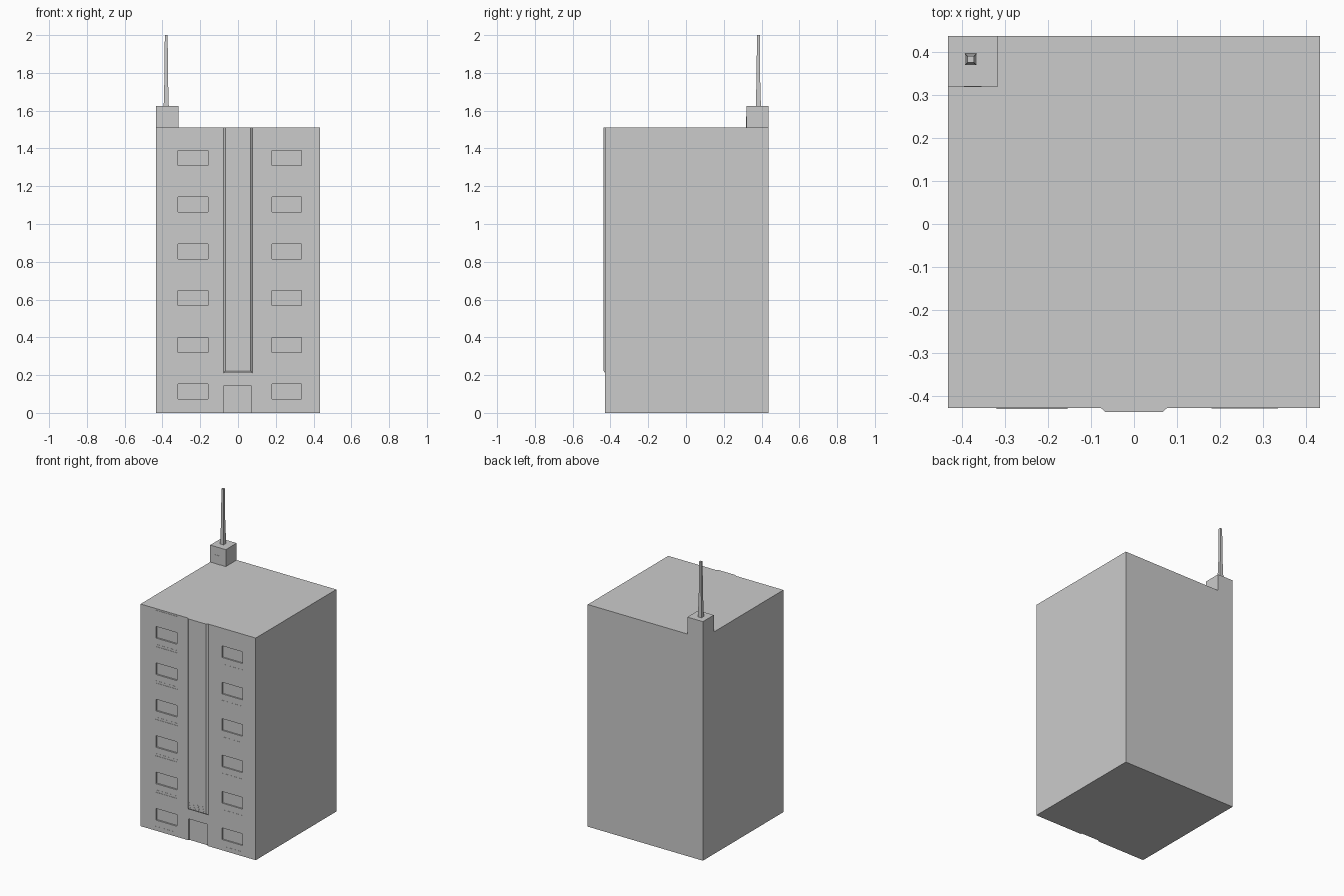
import bpy, bmesh

if "Cube" in bpy.data.objects:
    bpy.data.objects.remove(bpy.data.objects["Cube"])

FRONT, BACK, HALF, ROOF = -0.428, 0.437, 0.433, 1.51
ROWS = [0.072 + 0.2475 * i for i in range(6)]      # window sill heights
LEFT, RIGHT = (-0.32, -0.155), (0.18, 0.335)       # window columns


def add_box(bm, x, y, z):
    v = [bm.verts.new((a, b, c)) for c in z for b in y for a in x]
    for f in ((0, 2, 3, 1), (4, 5, 7, 6), (0, 1, 5, 4),
              (2, 6, 7, 3), (0, 4, 6, 2), (1, 3, 7, 5)):
        bm.faces.new([v[i] for i in f])


def loft(bm, rings):
    loops = [[bm.verts.new(p) for p in r] for r in rings]
    n = len(loops[0])
    for a, b in zip(loops, loops[1:]):
        for i in range(n):
            j = (i + 1) % n
            bm.faces.new((a[i], a[j], b[j], b[i]))
    bm.faces.new(loops[0][::-1])
    bm.faces.new(loops[-1])


def finish(name, bm):
    bmesh.ops.recalc_face_normals(bm, faces=bm.faces)
    me = bpy.data.meshes.new(name)
    bm.to_mesh(me)
    bm.free()
    ob = bpy.data.objects.new(name, me)
    bpy.context.collection.objects.link(ob)
    return ob


def boxes(name, items):
    bm = bmesh.new()
    for it in items:
        add_box(bm, *it)
    return finish(name, bm)


# Main block
tower = boxes("tower_block", [((-HALF, HALF), (FRONT, BACK), (0, ROOF))])

# Thin raised surrounds of the left window column
frames = boxes("window_surrounds",
               [(LEFT, (FRONT - 0.002, FRONT + 0.02), (z, min(z + 0.19, ROOF - 0.001)))
                for z in ROWS])

# Window and door recesses
recess = [(c, (FRONT - 0.05, FRONT + 0.009), (z + 0.001, z + 0.08))
          for c in ((LEFT[0] + 0.003, LEFT[1] - 0.003), RIGHT) for z in ROWS]
recess.append(((-0.073, 0.07), (FRONT - 0.05, FRONT + 0.009), (-0.05, 0.146)))
cutter = boxes("recess_cutter", recess)
cutter.hide_render = True
for ob in (tower, frames):
    mod = ob.modifiers.new("recesses", 'BOOLEAN')
    mod.operation, mod.object, mod.solver = 'DIFFERENCE', cutter, 'EXACT'
    bpy.context.view_layer.objects.active = ob
    bpy.ops.object.modifier_apply(modifier=mod.name)
bpy.data.objects.remove(cutter)

# Narrow ledges under the windows
boxes("window_ledges", [(c, (FRONT - 0.001, FRONT + 0.005), (z - 0.047, z - 0.042))
                        for c in (LEFT, RIGHT) for z in ROWS])

# Bevelled central bay with a sloping underside
bm = bmesh.new()
section = [(-0.077, 0.004), (-0.077, 0), (-0.067, -0.009),
           (0.067, -0.009), (0.077, 0), (0.077, 0.004)]
loft(bm, [[(x, FRONT + d, z - d * slope) for x, d in section]
          for z, slope in ((0.21, 1.5), (ROOF, 0))])
finish("central_bay", bm)

# Fine slats at the foot of the bay
boxes("bay_slats", [((-0.066, 0.066), (FRONT - 0.0095, FRONT), (z, z + 0.004))
                    for z in (0.226 + 0.008 * i for i in range(5))])

# Rooftop housing and its small door
boxes("roof_housing", [((-HALF, -0.316), (0.32, BACK), (ROOF, 1.625))])
boxes("housing_door", [((-0.395, -0.355), (0.3185, 0.322), (ROOF, 1.57))])

# Tapered square mast
bm = bmesh.new()
loft(bm, [[(-0.38 + sx * r, 0.383 + sy * r, z)
           for sx, sy in ((-1, -1), (1, -1), (1, 1), (-1, 1))]
          for z, r in ((1.625, 0.0135), (1.77, 0.0095), (2.0, 0.0075))])
finish("mast", bm)
